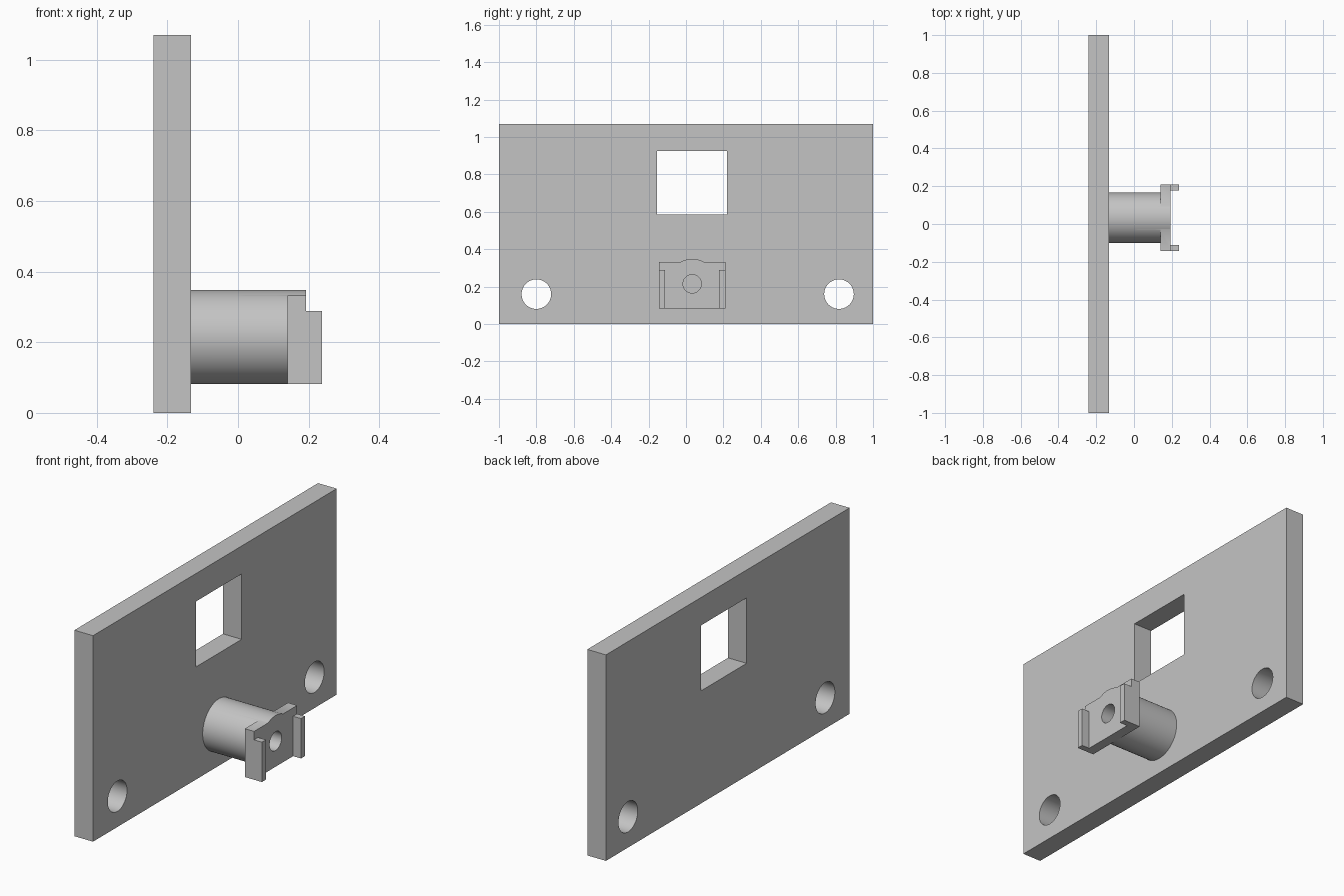
import bpy
import math

default = bpy.data.objects.get("Cube")
if default:
    bpy.data.objects.remove(default, do_unlink=True)

grey = bpy.data.materials.new("plain_grey")
grey.use_nodes = True
colour = (0.55, 0.55, 0.55, 1)
grey.diffuse_color = colour
grey.node_tree.nodes["Principled BSDF"].inputs["Base Color"].default_value = colour


def box(name, x, y, z):
    """Box from (low, high) pairs along each axis."""
    bpy.ops.mesh.primitive_cube_add(size=1)
    ob = bpy.context.object
    ob.name = name
    ob.location = [(a + b) / 2 for a, b in (x, y, z)]
    ob.scale = [b - a for a, b in (x, y, z)]
    bpy.ops.object.transform_apply(location=True, rotation=True, scale=True)
    ob.data.materials.append(grey)
    return ob


def rod(name, x, y, z, radius):
    """Cylinder along x, centred on y and z."""
    bpy.ops.mesh.primitive_cylinder_add(
        vertices=96, radius=radius, depth=x[1] - x[0],
        location=((x[0] + x[1]) / 2, y, z), rotation=(0, math.pi / 2, 0))
    ob = bpy.context.object
    ob.name = name
    bpy.ops.object.transform_apply(location=True, rotation=True, scale=True)
    ob.data.materials.append(grey)
    return ob


def combine(target, tool, operation):
    """Apply a boolean and remove the tool object."""
    mod = target.modifiers.new("combine", 'BOOLEAN')
    mod.operation = operation
    mod.solver = 'EXACT'
    mod.object = tool
    bpy.context.view_layer.objects.active = target
    bpy.ops.object.modifier_apply(modifier=mod.name)
    bpy.data.objects.remove(tool, do_unlink=True)


PLATE_FACE = -0.133
PAD_FACE = 0.193
Y, Z = 0.033, 0.215

# Back plate with square window and two mounting holes
plate = box("mounting_plate", (-0.24, PLATE_FACE), (-1, 1), (0, 1.07))
combine(plate, box("window_cutter", (-0.5, 0.5), (-0.155, 0.22), (0.585, 0.925)), 'DIFFERENCE')
for y in (-0.8, 0.818):
    combine(plate, rod("hole_cutter", (-0.5, 0.5), y, 0.16, 0.079), 'DIFFERENCE')

# Bracket pad, cut back to leave two side rails
bracket = box("boss_and_bracket", (0.14, 0.238), (-0.144, 0.21), (0.082, 0.333))
combine(bracket, box("channel_cutter", (PAD_FACE, 0.4), (-0.111, 0.177), (0, 0.5)), 'DIFFERENCE')
combine(bracket, box("top_cutter", (PAD_FACE, 0.4), (-0.4, 0.4), (0.289, 0.5)), 'DIFFERENCE')

# Round boss joining the bracket to the plate, with a blind bore
combine(bracket, rod("boss", (PLATE_FACE - 0.004, PAD_FACE), Y, Z, 0.133), 'UNION')
combine(bracket, rod("bore_cutter", (-0.1, 0.4), Y, Z, 0.049), 'DIFFERENCE')

for ob in (plate, bracket):
    bpy.ops.object.select_all(action='DESELECT')
    ob.select_set(True)
    bpy.context.view_layer.objects.active = ob
    bpy.ops.object.shade_smooth_by_angle(angle=math.radians(30))
